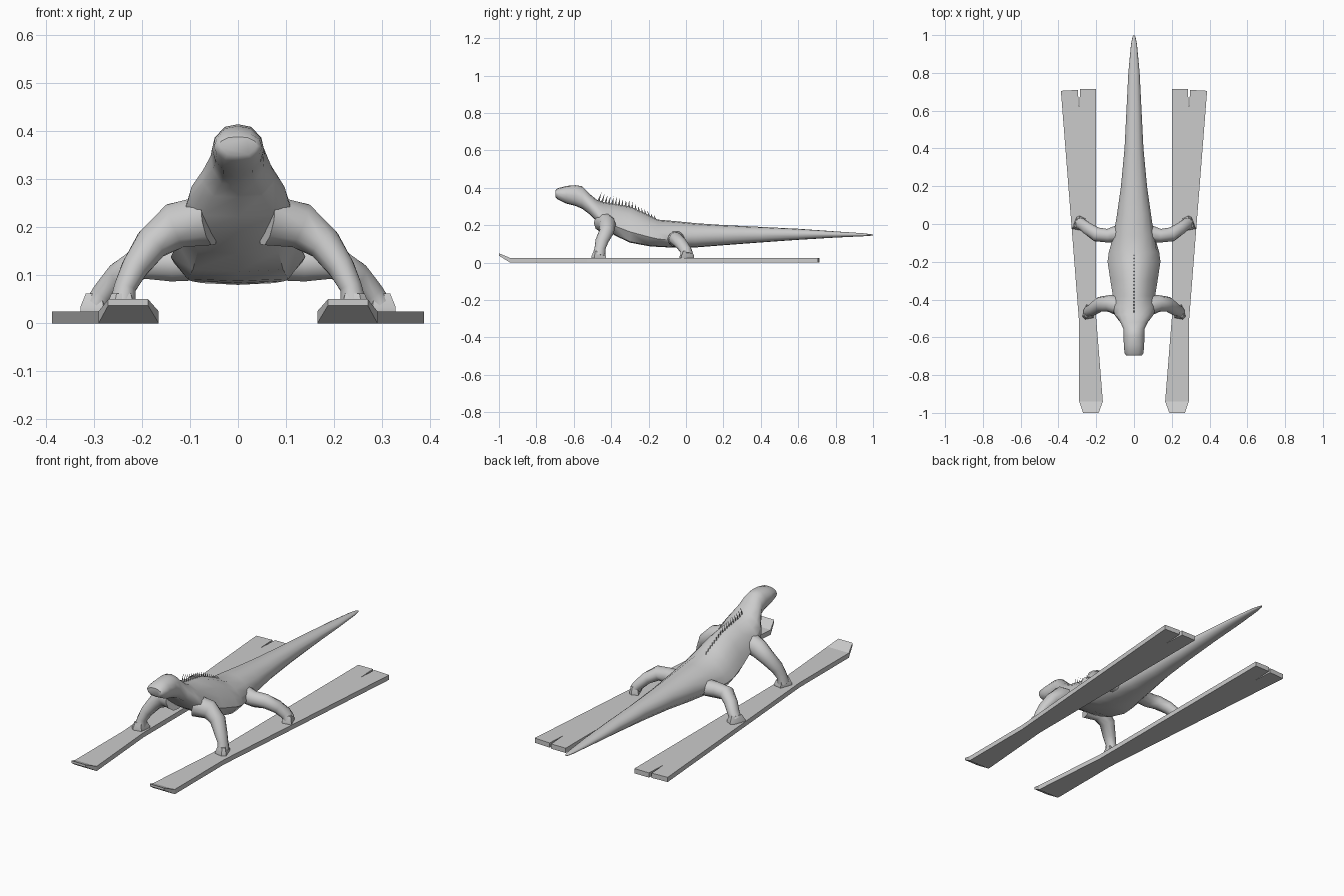
import bpy, bmesh, math
from mathutils import Vector

if "Cube" in bpy.data.objects:
    bpy.data.objects.remove(bpy.data.objects["Cube"])


def finish(name, bm, smooth=True):
    bmesh.ops.recalc_face_normals(bm, faces=bm.faces)
    me = bpy.data.meshes.new(name)
    bm.to_mesh(me)
    bm.free()
    ob = bpy.data.objects.new(name, me)
    bpy.context.collection.objects.link(ob)
    if smooth:
        bpy.ops.object.select_all(action='DESELECT')
        ob.select_set(True)
        bpy.context.view_layer.objects.active = ob
        bpy.ops.object.shade_smooth_by_angle(angle=math.radians(50))
    return ob


def loft(bm, rings):
    loops = [[bm.verts.new(p) for p in r] for r in rings]
    n = len(loops[0])
    for a, b in zip(loops, loops[1:]):
        for i in range(n):
            j = (i + 1) % n
            bm.faces.new((a[i], a[j], b[j], b[i]))
    bm.faces.new(loops[0])
    bm.faces.new(loops[-1])


# Body: stations of y, half width, bottom z, top z, trunk factor (0 round, 1 wedge)
ROUND = [(0, 1), (.5, .9), (.88, .5), (1, 0), (.88, -.5), (.55, -.95), (0, -1)]
WEDGE = [(0, 1), (.3, .93), (.6, .55), (.85, .1), (1, -.4), (.75, -.95), (0, -1)]
STATIONS = [
    (-.697, .040, .350, .388, 0), (-.685, .050, .338, .398, 0),
    (-.64, .054, .316, .410, 0), (-.59, .055, .303, .414, 0),
    (-.555, .058, .288, .408, .2), (-.52, .078, .262, .372, .5),
    (-.48, .108, .222, .338, .7), (-.44, .118, .185, .323, .8),
    (-.38, .112, .145, .314, 1), (-.30, .125, .107, .300, 1),
    (-.20, .140, .088, .255, 1), (-.15, .137, .084, .230, .8),
    (-.06, .115, .080, .222, .5), (.05, .093, .081, .211, .2),
    (.20, .069, .093, .201, 0), (.40, .050, .108, .191, 0),
    (.60, .040, .122, .181, 0), (.80, .030, .134, .167, 0),
    (.95, .016, .141, .157, 0), (.99, .008, .144, .152, 0), (1.0, .003, .146, .149, 0)]
rings = []
for y, w, lo, hi, k in STATIONS:
    half = [((1 - k) * a[0] + k * b[0], (1 - k) * a[1] + k * b[1])
            for a, b in zip(ROUND, WEDGE)]
    pts = half + [(-x, z) for x, z in half[-2:0:-1]]
    rings.append([Vector((x * w, y, (lo + hi) / 2 + z * (hi - lo) / 2)) for x, z in pts])
bm = bmesh.new()
loft(bm, rings)
finish("lizard_body", bm)

# Legs: path points with radius along y and radius across
FRONT = [((.06, -.44, .215), .055, .055), ((.13, -.42, .203), .045, .05),
         ((.18, -.425, .165), .04, .037), ((.215, -.45, .115), .035, .029),
         ((.235, -.46, .075), .029, .024), ((.24, -.465, .04), .034, .028)]
HIND = [((.07, -.05, .13), .05, .042), ((.14, -.062, .125), .036, .04),
        ((.20, -.055, .127), .038, .036), ((.245, -.025, .10), .034, .03),
        ((.277, .0, .065), .032, .026), ((.293, .003, .04), .033, .026)]
FEET = {"front": [(.207, -.437), (.252, -.427), (.274, -.49), (.258, -.505), (.215, -.497)],
        "hind": [(.258, .028), (.288, .044), (.305, .035), (.328, -.025), (.28, -.034)]}


def leg(name, path, foot, s):
    bm = bmesh.new()
    pts = [Vector(p[0]) for p in path]
    rings = []
    for i, (p, ry, rx) in enumerate(path):
        t = (pts[min(i + 1, len(pts) - 1)] - pts[max(i - 1, 0)]).normalized()
        u = (Vector((0, 1, 0)) - t * t.y).normalized()
        v = t.cross(u)
        ring = [pts[i] + u * ry * math.cos(a) + v * rx * math.sin(a)
                for a in [math.tau * j / 10 for j in range(10)]]
        rings.append([Vector((s * q.x, q.y, q.z)) for q in ring])
    loft(bm, rings)
    # foot: flat pad tapering upwards to the ankle
    c = sum((Vector(p) for p in foot), Vector((0, 0))) / len(foot)
    pads = []
    for z, k in ((.024, 1), (.034, 1), (.062, .68)):
        pads.append([Vector((s * (c.x + (x - c.x) * k), c.y + (y - c.y) * k, z))
                     for x, y in foot])
    loft(bm, pads)
    finish(name, bm)


# Ski: outline with a slit in the tail, plus an upturned tip
def ski(name, s):
    outline = [(.165, -.94), (.20, -.50), (.20, .715), (.285, .715), (.291, .60),
               (.297, .71), (.387, .705), (.29, -.53), (.29, -.94)]
    bm = bmesh.new()
    vs = [bm.verts.new((s * x, y, 0)) for x, y in outline]
    tip = [bm.verts.new((s * x, -1, .037)) for x in (.187, .27)]
    bm.faces.new(vs)
    bm.faces.new((vs[0], vs[-1], tip[1], tip[0]))
    top = bmesh.ops.extrude_face_region(bm, geom=bm.faces[:], use_keep_orig=True)
    for v in top["geom"]:
        if isinstance(v, bmesh.types.BMVert):
            v.co.z += .013 if v.co.y < -.99 else .025
    finish(name, bm, False)


for side, s in (("left", -1), ("right", 1)):
    leg("front_leg_" + side, FRONT, FEET["front"], s)
    leg("hind_leg_" + side, HIND, FEET["hind"], s)
    ski("ski_" + side, s)

# Back spines: thin four-sided spikes following the back line
bm = bmesh.new()
N = 18
for i in range(N):
    y = -.47 + .31 * i / (N - 1)
    for a, b in zip(STATIONS, STATIONS[1:]):
        if a[0] <= y <= b[0]:
            z = a[3] + (b[3] - a[3]) * (y - a[0]) / (b[0] - a[0])
    h = .042 - .022 * i / (N - 1)
    lean = .018 - .03 * i / (N - 1)
    base = [bm.verts.new((dx, y + dy, z - .012))
            for dx, dy in ((.004, 0), (0, .007), (-.004, 0), (0, -.007))]
    apex = bm.verts.new((0, y + lean, z + h))
    bm.faces.new(base)
    for j in range(4):
        bm.faces.new((base[j], base[(j + 1) % 4], apex))
finish("back_spines", bm, False)
